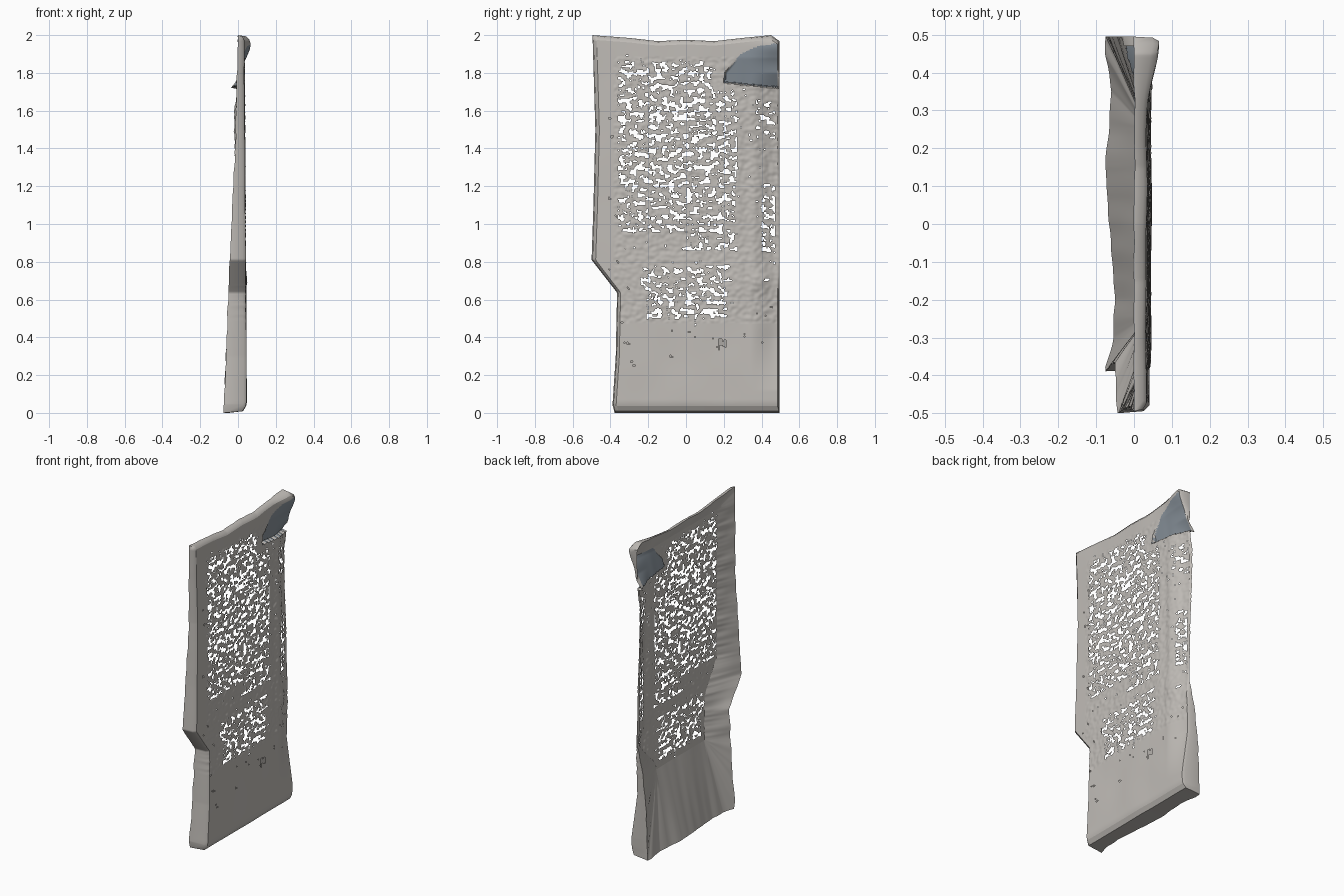
import bpy, bmesh, math
from mathutils import Vector, noise

if "Cube" in bpy.data.objects:
    bpy.data.objects.remove(bpy.data.objects["Cube"])

NY, NZ = 150, 290          # face grid resolution
S0, S1, T0, T1 = 0.022, 0.988, 0.018, 0.988   # face inset inside the outline
STONE = (.53, .505, .475, 1)
BLUE = (.25, .29, .33, 1)


def interp(pts, v):
    if v <= pts[0][0]:
        return pts[0][1]
    for (a, fa), (b, fb) in zip(pts, pts[1:]):
        if v <= b:
            return fa + (fb - fa) * (v - a) / (b - a)
    return pts[-1][1]


# Outline and depth profiles of the slab
LEFT = [(0, -.378), (.03, -.39), (.3, -.372), (.64, -.365), (.81, -.5), (1.1, -.49), (1.5, -.48), (2, -.495)]
TOP = [(-.5, 2.0), (-.3, 1.985), (-.15, 1.968), (0, 1.975), (.15, 1.968), (.3, 1.985), (.45, 2.0), (.5, 1.965)]
BACK_BOTTOM = [(-.38, -.075), (-.3, -.055), (-.2, -.05), (0, -.066), (.15, -.075), (.35, -.06), (.45, -.075)]
BACK_LEFT = [(0, -.075), (.65, -.05), (.81, -.043), (1.4, -.016), (2, 0)]
BACK_RIGHT = [(0, -.075), (.3, -.065), (.55, -.04), (.72, .0), (1.7, .02), (1.8, 0), (2, 0)]
EDGE_DROP = [(.12, 0), (.4, .038), (.65, .03), (.85, .038), (1.6, .045), (1.72, .03), (1.8, 0)]

# Where the sloping back skirt meets the face
SKIRT_LEFT = [(0, -.24), (.75, -.24), (.95, -.36)]
SKIRT_RIGHT = [(0, .25), (.5, .25), (.72, .47)]

# Worn-through inscription fields: y0, y1, z0, z1, noise threshold
FIELDS = [(-.36, .14, 1.68, 1.86, .12), (-.36, .27, 1.22, 1.70, .09),
          (-.36, .26, .96, 1.24, .15), (0, .27, .86, .97, .18),
          (-.24, .23, .64, .78, .18), (-.21, .22, .50, .66, .10),
          (.40, .50, .85, 1.21, .12), (.37, .50, 1.45, 1.66, .2),
          (.17, .21, .33, .39, .0)]
CHIP = [(.2, 1.75), (.21, 1.80), (.29, 1.90), (.38, 1.94), (.47, 1.955)]


def outline(s, t):
    y = interp(LEFT, 2 * t) * (1 - s) + .495 * s
    return y, t * interp(TOP, y)


def in_chip(y, z):
    return y > .2 and z > 1.75 - .03 * (y - .2) / .3 and z < interp(CHIP, y)


def bump(y, z, cy, cz, ry, rz):
    return math.exp(-((y - cy) / ry) ** 2 - ((z - cz) / rz) ** 2)


def front_x(y, z):
    x = .046 - .007 * z
    x -= .02 * max(0, 1 - z / .07) ** 2
    x += .004 * noise.noise(Vector((y * 5, z * 4, 3)))
    x += .012 * bump(y, z, .40, .70, .05, .05)
    x += .036 * bump(y, z, .48, 1.95, .11, .07)
    x -= .006 * bump(y, z, .32, 1.2, .03, .5)
    k = min(1, max(0, (y - .34) / .15))
    x -= interp(EDGE_DROP, z) * k * k * (3 - 2 * k)
    if in_chip(y, z):
        x -= .03 * max(0, 1 - (z - 1.73) / .15)
    elif -.38 < y < .5 and .48 < z < 1.88:
        x += .004 * noise.noise(Vector((y * 40, z * 45, 9)))
    return x


def is_hole(y, z):
    n = noise.noise(Vector((y * 31, z * 42, 0)))
    n += .5 * noise.noise(Vector((y * 70, z * 80, 5)))
    n += .2 * noise.noise(Vector((y * 9, z * 11, 7)))
    n += .08 * math.sin(z * 2 * math.pi / .085)
    limit = .72 if -.42 < y < .49 and .25 < z < 1.9 else 9
    for y0, y1, z0, z1, th in FIELDS:
        if y0 < y < y1 and z0 < z < z1:
            limit = min(limit, th)
    return n > limit


def param(i, j):
    return S0 + (S1 - S0) * i / NY, T0 + (T1 - T0) * j / NZ


def face_point(i, j):
    y, z = outline(*param(i, j))
    return Vector((front_x(y, z), y, z))


def make_object(name, bm, color):
    bmesh.ops.delete(bm, geom=[v for v in bm.verts if not v.link_faces], context='VERTS')
    me = bpy.data.meshes.new(name)
    bm.to_mesh(me)
    bm.free()
    ob = bpy.data.objects.new(name, me)
    bpy.context.collection.objects.link(ob)
    mat = bpy.data.materials.new(name + "_colour")
    mat.diffuse_color = color
    mat.use_nodes = True
    mat.node_tree.nodes["Principled BSDF"].inputs["Base Color"].default_value = mat.diffuse_color
    me.materials.append(mat)
    bpy.ops.object.select_all(action='DESELECT')
    ob.select_set(True)
    bpy.context.view_layer.objects.active = ob
    bpy.ops.object.shade_smooth_by_angle(angle=math.radians(50))
    return ob


def grid_part(name, keep, color):
    bm = bmesh.new()
    v = [[bm.verts.new(face_point(i, j)) for j in range(NZ + 1)] for i in range(NY + 1)]
    for i in range(NY):
        for j in range(NZ):
            y, z = outline(*param(i + .5, j + .5))
            if keep(y, z):
                bm.faces.new((v[i][j], v[i + 1][j], v[i + 1][j + 1], v[i][j + 1]))
    return make_object(name, bm, color)


# Inscribed front face with worn-through holes, and the broken corner patch
grid_part("inscribed_face", lambda y, z: not in_chip(y, z) and not is_hole(y, z), STONE)
grid_part("broken_corner", in_chip, BLUE)

# Rim: rounded shoulder, side walls, and a skirt sloping from the back edge to the face
ring = [(i, 0) for i in range(NY)] + [(NY, j) for j in range(NZ)]
ring += [(i, NZ) for i in range(NY, 0, -1)] + [(0, j) for j in range(NZ, 0, -1)]
walls, skirt = [], []
for i, j in ring:
    p = face_point(i, j)
    s, t = param(i, j)
    s = 0 if i == 0 else 1 if i == NY else s
    t = 0 if j == 0 else 1 if j == NZ else t
    y, z = outline(s, t)
    if j == 0:
        back = interp(BACK_BOTTOM, y)
    elif j == NZ:
        back = 0
    else:
        back = interp(BACK_RIGHT if i == NY else BACK_LEFT, z)
    shoulder = p.x - min(.016, .3 * abs(p.x - back))
    wave = .005 * noise.noise(Vector((y * 14, z * 14, 2)))
    mid = Vector((shoulder, p.y + (y - p.y) * .75, p.z + (z - p.z) * .75))
    edge = Vector((min(back + wave, shoulder - .002), y, z))
    walls.append([p, mid, edge])
    # inner end of the skirt, just behind the face
    zi = min(max(z, .46), 1.9)
    yi = min(max(y, interp(SKIRT_LEFT, z)), interp(SKIRT_RIGHT, z))
    inner = Vector((front_x(yi, zi) - .004, yi, zi))
    row = [edge]
    for k in (.25, .5, .75):
        q = edge.lerp(inner, k)
        q.x += .004 * noise.noise(Vector((q.y * 13, q.z * 13, 4))) * min(1, (edge - inner).length / .1)
        row.append(q)
    skirt.append(row + [inner])

for name, rows in (("rim_walls", walls), ("back_skirt", skirt)):
    bm = bmesh.new()
    vs = [[bm.verts.new(c) for c in row] for row in rows]
    for a, b in zip(vs, vs[1:] + vs[:1]):
        for k in range(len(a) - 1):
            bm.faces.new((a[k], a[k + 1], b[k + 1], b[k]))
    bmesh.ops.remove_doubles(bm, verts=bm.verts[:], dist=.0005)
    make_object(name, bm, STONE)
